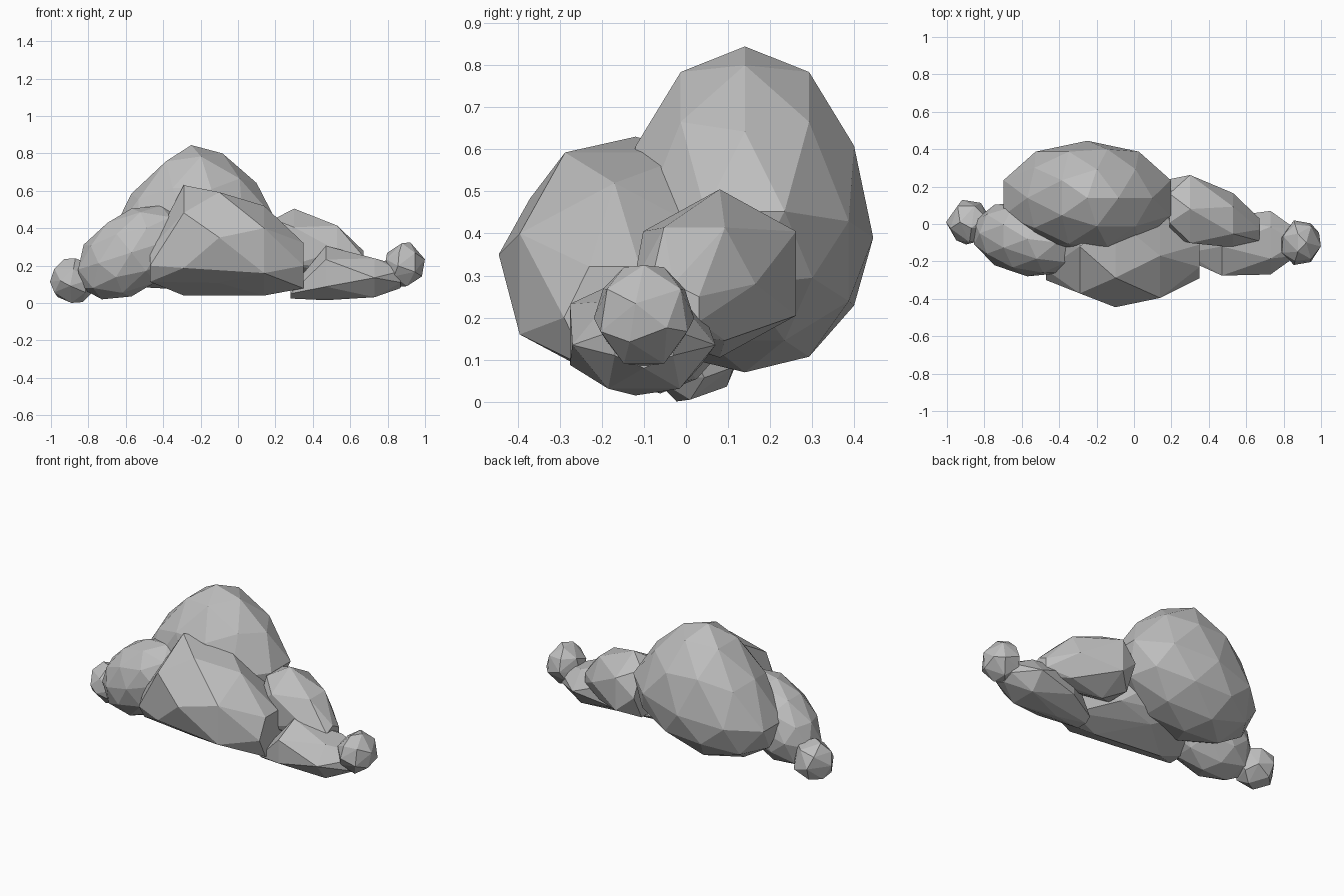
import bpy, bmesh, math
from mathutils import Vector

cube = bpy.data.objects.get("Cube")
if cube:
    bpy.data.objects.remove(cube, do_unlink=True)

grey = bpy.data.materials.new("cloud_grey")
grey.use_nodes = True
colour = (0.52, 0.52, 0.52, 1)
grey.diffuse_color = colour
grey.node_tree.nodes["Principled BSDF"].inputs["Base Color"].default_value = colour


def finish(name, bm):
    """Turn a bmesh into a flat-shaded grey object."""
    bmesh.ops.recalc_face_normals(bm, faces=bm.faces)
    mesh = bpy.data.meshes.new(name)
    bm.to_mesh(mesh)
    bm.free()
    mesh.materials.append(grey)
    obj = bpy.data.objects.new(name, mesh)
    bpy.context.collection.objects.link(obj)
    return obj


def round_puff(name, centre, radii, slope_y=0, slope_z=0, rise=1, taper=0, keep=1):
    """Stretched icosphere: leaning long axis, upper half raised and tapered."""
    bm = bmesh.new()
    bmesh.ops.create_icosphere(bm, subdivisions=2, radius=1)
    for v in bm.verts:
        up = max(v.co.z, 0)
        p = Vector(a * b for a, b in zip(v.co, radii))
        p.x *= 1 - taper * up
        if up:
            p.z *= rise
        v.co = Vector(centre) + p + Vector((0, slope_y * p.x, slope_z * p.x))
    obj = finish(name, bm)
    if keep < 1:
        obj.modifiers.new("facets", 'DECIMATE').ratio = keep
    return obj


def long_puff(name, stations, sides=6):
    """Faceted hull over staggered rings along x: (x, y, z, y radius, z radius)."""
    bm = bmesh.new()
    for i, (x, y, z, ry, rz) in enumerate(stations):
        for k in range(sides):
            a = math.tau * (k + (i + 1) % 2 / 2) / sides
            bm.verts.new((x, y + ry * math.sin(a), z + rz * math.cos(a)))
    hull = bmesh.ops.convex_hull(bm, input=bm.verts)
    spare = [g for g in hull["geom_interior"] if isinstance(g, bmesh.types.BMVert)]
    bmesh.ops.delete(bm, geom=spare, context='VERTS')
    return finish(name, bm)


# Large rounded puffs
round_puff("back_puff", (-0.25, 0.14, 0.39), (0.47, 0.305, 0.32),
           slope_z=0.14, rise=1.42, taper=0.38)
round_puff("right_puff", (-0.57, -0.08, 0.27), (0.3, 0.2, 0.235), -0.12, 0.32)

# Rear puff beside the back one, falling towards the left tip
long_puff("left_rear_puff", [
    (0.19, 0.085, 0.3, 0.155, 0.17),
    (0.3, 0.08, 0.305, 0.21, 0.2),
    (0.53, 0.02, 0.28, 0.145, 0.155),
    (0.67, -0.03, 0.22, 0.07, 0.06),
])

# Broad front puff, highest towards its right end
long_puff("front_puff", [
    (-0.47, -0.19, 0.2, 0.11, 0.1),
    (-0.29, -0.12, 0.335, 0.29, 0.295),
    (-0.1, -0.13, 0.35, 0.315, 0.28),
    (0.14, -0.17, 0.28, 0.26, 0.24),
    (0.35, -0.17, 0.2, 0.12, 0.14),
])

# Low puff at the left end
long_puff("left_front_puff", [
    (0.28, -0.12, 0.05, 0.07, 0.03),
    (0.47, -0.12, 0.16, 0.18, 0.145),
    (0.73, -0.1, 0.135, 0.17, 0.12),
    (0.87, -0.1, 0.14, 0.08, 0.06),
])

# Small balls at both tips
round_puff("right_tip_ball", (-0.88, 0.01, 0.12), (0.12, 0.12, 0.12), keep=0.5)
round_puff("left_tip_ball", (0.89, -0.1, 0.205), (0.11, 0.12, 0.12), keep=0.5)
